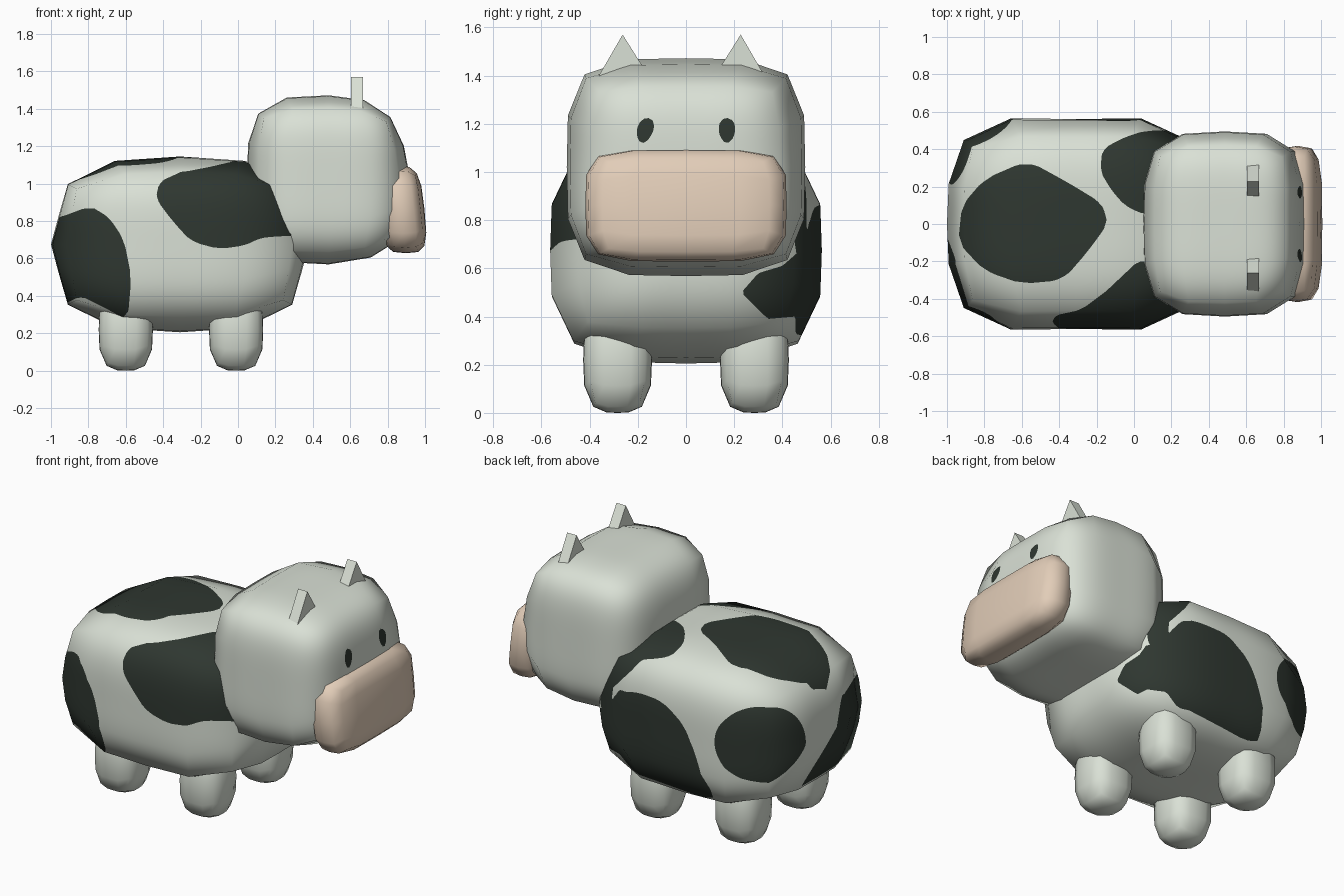
import bpy, bmesh, math
from mathutils import Vector

if "Cube" in bpy.data.objects:
    bpy.data.objects.remove(bpy.data.objects["Cube"])


def material(name, rgb):
    m = bpy.data.materials.new(name)
    m.diffuse_color = (*rgb, 1)
    m.use_nodes = True
    m.node_tree.nodes["Principled BSDF"].inputs["Base Color"].default_value = m.diffuse_color
    return m


WHITE = material("off_white", (0.70, 0.75, 0.67))
DARK = material("charcoal_green", (0.028, 0.038, 0.030))
PINK = material("peach", (0.76, 0.61, 0.48))


def box_grid(cuts, box):
    """Grid-divided box as a bmesh, with grid lines at the given cuts."""
    bm, cache = bmesh.new(), {}

    def vert(co):
        if co not in cache:
            cache[co] = bm.verts.new([c * b for c, b in zip(co, box)])
        return cache[co]

    for axis in range(3):
        for side in (-1, 1):
            for a0, a1 in zip(cuts, cuts[1:]):
                for b0, b1 in zip(cuts, cuts[1:]):
                    quad = []
                    for a, b in ((a0, b0), (a1, b0), (a1, b1), (a0, b1)):
                        co = [a, b]
                        co.insert(axis, side)
                        quad.append(vert(tuple(co)))
                    bm.faces.new(quad)
    bmesh.ops.recalc_face_normals(bm, faces=bm.faces)
    return bm


def rounded_block(name, centre, half, p, q, mats, cuts=(-1, -.42, 0, .42, 1),
                  box=(1, 1, 1), warp=None, pattern=None, steps=0):
    """Low-poly superellipsoid; pattern(co) < 0 marks areas of the second colour."""
    centre, half = Vector(centre), Vector(half)
    bm = box_grid(cuts, box)

    def level(n):
        x, y, z = map(abs, n)
        return (x ** p + (y ** q + z ** q) ** (p / q)) ** (1 / p)

    for v in bm.verts:
        n = v.co / level(v.co)
        if warp:
            n = n + warp(n)
        v.co = centre + n * half
    if pattern:
        bmesh.ops.subdivide_edges(bm, edges=bm.edges[:], cuts=steps, use_grid_fill=True)
        val = {v: pattern(v.co) for v in bm.verts}
        new = set()
        # cut the faces along the outline of the pattern
        for e in bm.edges[:]:
            a, b = e.verts
            fa, fb = val[a], val[b]
            if (fa < 0) != (fb < 0):
                t = min(.98, max(.02, fa / (fa - fb)))
                v = bmesh.utils.edge_split(e, a, t)[1]
                val[v] = 0
                new.add(v)
        for f in bm.faces[:]:
            hit = [v for v in f.verts if v in new]
            if len(hit) == 2:
                bmesh.utils.face_split(f, hit[0], hit[1])
        for f in bm.faces:
            f.material_index = int(sum(val[v] for v in f.verts) < 0)
    for f in bm.faces:
        f.smooth = True
    ob = finish(name, bm, mats)
    if pattern:
        # smooth normals that ignore the extra cuts
        normals = []
        for v in ob.data.vertices:
            n = Vector([(a / b) for a, b in zip(v.co - centre, half)])
            g = []
            for i in range(3):
                d = Vector((0, 0, 0))
                d[i] = .02
                g.append((level(n + d) - level(n - d)) / half[i])
            normals.append(Vector(g).normalized())
        ob.data.normals_split_custom_set_from_vertices(normals)
    return ob


def finish(name, bm, mats):
    me = bpy.data.meshes.new(name)
    bm.to_mesh(me)
    bm.free()
    for m in mats:
        me.materials.append(m)
    ob = bpy.data.objects.new(name, me)
    bpy.context.collection.objects.link(ob)
    return ob


def soften(pts):
    """One round of corner cutting on a closed outline."""
    out = []
    for (ax, ay), (bx, by) in zip(pts, pts[1:] + pts[:1]):
        out += [(ax * .8 + bx * .2, ay * .8 + by * .2), (ax * .2 + bx * .8, ay * .2 + by * .8)]
    return out


def outline(pts, u, w):
    """Signed distance to a closed outline, negative inside."""
    best, inside = 9, False
    for (ax, ay), (bx, by) in zip(pts, pts[1:] + pts[:1]):
        dx, dy = bx - ax, by - ay
        t = max(0, min(1, ((u - ax) * dx + (w - ay) * dy) / (dx * dx + dy * dy)))
        best = min(best, math.hypot(u - ax - t * dx, w - ay - t * dy))
        if (ay > w) != (by > w) and u < ax + (w - ay) / dy * dx:
            inside = not inside
    return -best if inside else best


# Spot outlines: side views are (x, z), top views (x, y), end views (y, z)
RUMP = soften([(-1.2, .76), (-.95, .82), (-.79, .88), (-.69, .82), (-.61, .7), (-.57, .5),
               (-.59, .27), (-.72, .34), (-.84, .40), (-.92, .36), (-1.2, .36)])
FLANK = soften([(-.44, .92), (-.42, 1.01), (-.31, 1.06), (-.2, 1.12), (-.1, 1.3), (.4, 1.3),
                (.4, .72), (.24, .72), (.12, .71), (.04, .67), (-.1, .65), (-.25, .69), (-.35, .80)])
FLANK_TOP = [(-.5, -.7), (-.5, -.5), (-.27, -.45), (-.15, -.36), (.02, -.2), (.5, -.2), (.5, -.7)]
CHEST = soften([(.6, .72), (.35, .72), (.25, .78), (.1, .85), (-.05, .88), (-.23, .87), (-.38, .76),
                (-.46, .6), (-.54, .32), (-.45, .29), (-.2, .31), (.1, .33), (.24, .36), (.6, .36)])
CHEST_END = [(.23, .5), (.3, .58), (.4, .61), (.48, .68), (.53, .85), (.53, 1.2), (.8, 1.2),
             (.8, .2), (.455, .2), (.455, .4), (.34, .39)]
BACK = soften([(-.94, -.1), (-.92, .1), (-.8, .24), (-.57, .34), (-.35, .22), (-.17, .11),
               (-.14, 0), (-.25, -.15), (-.38, -.3), (-.6, -.32), (-.8, -.25)])
SHOULDER = soften([(-.18, .28), (-.17, .40), (-.06, .46), (.06, .50), (.3, .5), (.3, .05),
                   (.05, .05), (-.05, .1), (-.12, .18)])


def spots(c):
    x, y, z = c
    best = (Vector(((x + .87) / .29, (y - .48) / .29, (z - .72) / .235)).length - 1) * .25
    if y < .3:
        best = min(best, max(outline(RUMP, x, z), y - .43 + .75 * z))
    if y < .1:
        best = min(best, max(outline(FLANK, x, z), outline(FLANK_TOP, x, y)))
    if y > .1:
        best = min(best, max(outline(CHEST, x, z), outline(CHEST_END, y, z)))
    if z > .6:
        best = min(best, max(outline(BACK, x, y), .67 - z),
                   max(outline(SHOULDER, x, y), .67 - z))
    return best


def eyes(c):
    u, w = abs(c.y) - .17, c.z - 1.172
    if c.y < 0:
        u = -u - w * .2
    # slightly heavier towards the top
    return max(.6 - c.x, (math.hypot(u / (.034 + w * .1), w / .052) - 1) * .04)


def body_warp(n):
    """Wider, wedge-shaped ends."""
    pinch = .05 * math.sin(math.pi * min(1, abs(n.z) / .68)) * n.x ** 4
    return Vector((-pinch * n.x, .22 * n.x ** 2 * n.y * min(1, abs(n.y) / .4), 0))


def head_warp(n):
    """Sloping forehead and rising chin."""
    front, top, low = max(0, n.x), max(0, n.z), max(0, -n.z)
    return Vector((-.16 * front * top, 0, front * (.11 * low - .06 * top)))


# Body with painted spots
rounded_block("body", (-.31, 0, .675), (.69, .562, .47), 2.9, 3.6, (WHITE, DARK),
              box=(1.27, 1, 1), warp=body_warp, pattern=spots, steps=9)

# Head with painted eyes
rounded_block("head", (.485, 0, 1.02), (.437, .495, .452), 3.6, 4.3, (WHITE, DARK),
              cuts=(-1, -.48, 0, .48, 1), box=(1.1, 1, 1),
              warp=head_warp, pattern=eyes, steps=11)

# Snout, leaning back towards the top
rounded_block("snout", (.873, 0, .862), (.124, .418, .234), 3.7, 5, (PINK,),
              cuts=(-1, -.55, 0, .55, 1), warp=lambda n: Vector((-.2 * n.z, 0, 0)))

# Four stubby legs
for xname, x in (("rear", -.6), ("front", -.01)):
    for yname, y in (("right", -.284), ("left", .284)):
        rounded_block(f"{xname}_{yname}_leg", (x, y, .22), (.145, .143, .22), 3.2, 3.2,
                      (WHITE,), cuts=(-1, -.4, 0, .4, 1), box=(.8, .8, 1))

# Triangular ears
for side, s in (("right", -1), ("left", 1)):
    bm = bmesh.new()
    ends = [[bm.verts.new((x, -.018 + s * y, z)) for y, z in ((.157, 1.43), (.355, 1.38), (.245, 1.57))]
            for x in (.603, .668)]
    for tri in ends:
        bm.faces.new(tri)
    for i in range(3):
        j = (i + 1) % 3
        bm.faces.new((ends[0][i], ends[0][j], ends[1][j], ends[1][i]))
    bmesh.ops.recalc_face_normals(bm, faces=bm.faces)
    finish(f"{side}_ear", bm, (WHITE,))
